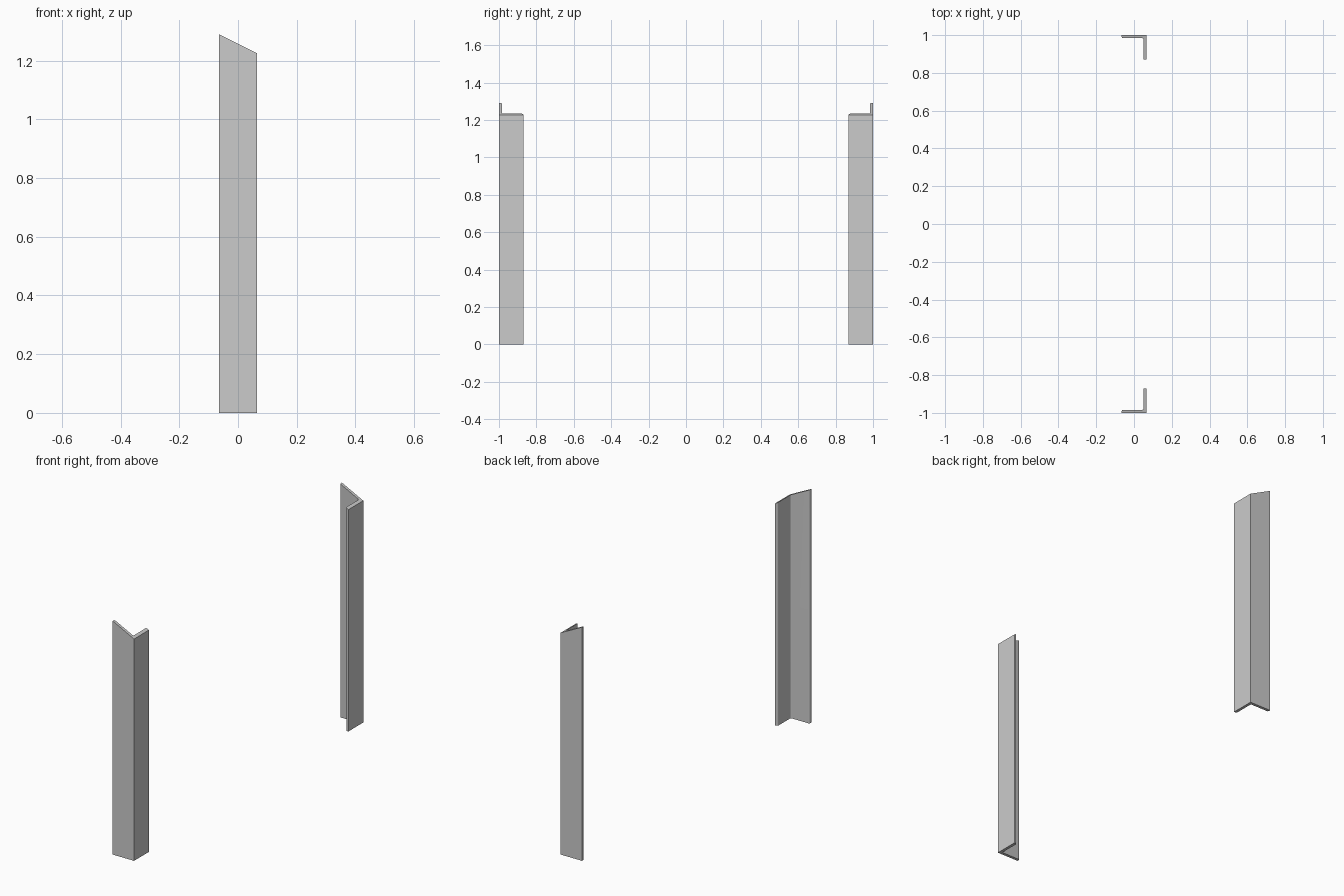
import bpy, bmesh, math

if "Cube" in bpy.data.objects:
    bpy.data.objects.remove(bpy.data.objects["Cube"])

W, T = 0.13, 0.016          # leg length and thickness
R_TOE, R_ROOT = 0.007, 0.006
X0, X1 = -W / 2, W / 2


def arc(cx, cy, r, a0, a1, n=4):
    return [(cx + r * math.cos(math.radians(a0 + (a1 - a0) * i / n)),
             cy + r * math.sin(math.radians(a0 + (a1 - a0) * i / n))) for i in range(n + 1)]


def top_z(x):
    # sloping end cut, high at -x
    return 1.29 - 0.5 * (x - X0)


# L section of the front post: outer corner sharp, toes and root rounded
profile = [(X0, -1), (X1, -1)]
profile += [(X1, -1 + W)]
profile += arc(X1 - T + R_TOE, -1 + W - R_TOE, R_TOE, 90, 180)
profile += arc(X1 - T - R_ROOT, -1 + T + R_ROOT, R_ROOT, 0, -90)
profile += arc(X0 + R_TOE, -1 + T - R_TOE, R_TOE, 90, 180)


def post(name, side):
    bm = bmesh.new()
    low = [bm.verts.new((x, y * side, 0)) for x, y in profile]
    high = [bm.verts.new((x, y * side, top_z(x))) for x, y in profile]
    n = len(profile)
    bm.faces.new(low)
    bm.faces.new(high)
    for i in range(n):
        j = (i + 1) % n
        bm.faces.new((low[i], low[j], high[j], high[i]))
    bmesh.ops.recalc_face_normals(bm, faces=bm.faces)
    me = bpy.data.meshes.new(name)
    bm.to_mesh(me)
    bm.free()
    ob = bpy.data.objects.new(name, me)
    bpy.context.collection.objects.link(ob)
    bpy.ops.object.select_all(action='DESELECT')
    ob.select_set(True)
    bpy.context.view_layer.objects.active = ob
    bpy.ops.object.shade_smooth_by_angle(angle=math.radians(30))


# mirrored pair of angle-iron posts
post("front_angle_post", 1)
post("back_angle_post", -1)
